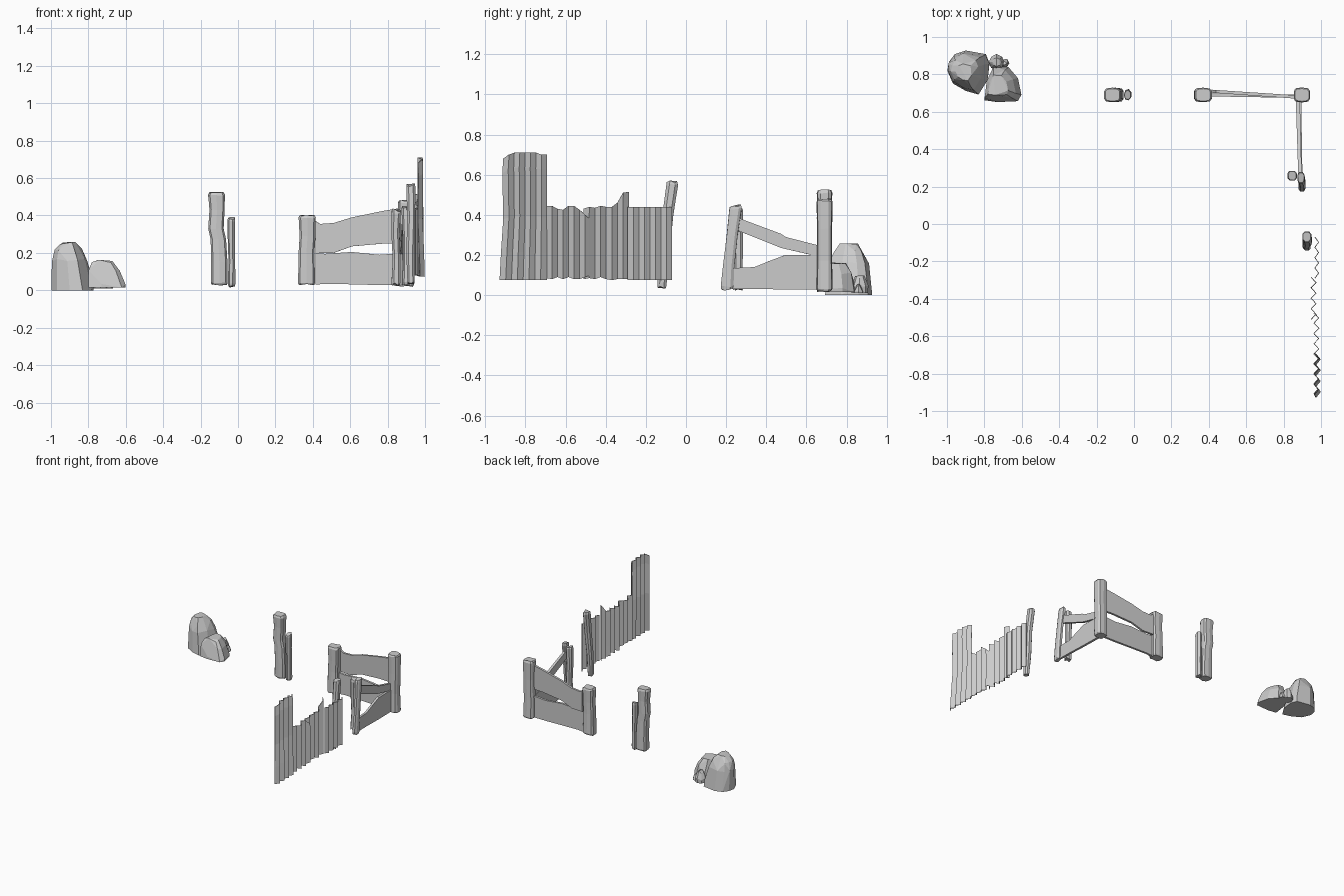
import bpy, bmesh, math, random
from mathutils import Vector

if "Cube" in bpy.data.objects:
    bpy.data.objects.remove(bpy.data.objects["Cube"])

random.seed(4)


def finish(name, bm):
    bmesh.ops.recalc_face_normals(bm, faces=bm.faces)
    me = bpy.data.meshes.new(name)
    bm.to_mesh(me)
    bm.free()
    ob = bpy.data.objects.new(name, me)
    bpy.context.collection.objects.link(ob)
    return ob


def skin(name, rings):
    """Join vertex rings into a closed tube with capped ends."""
    bm = bmesh.new()
    vs = [[bm.verts.new(p) for p in r] for r in rings]
    n = len(vs[0])
    for a, b in zip(vs, vs[1:]):
        for i in range(n):
            j = (i + 1) % n
            bm.faces.new((a[i], a[j], b[j], b[i]))
    bm.faces.new(vs[0])
    bm.faces.new(vs[-1])
    return finish(name, bm)


def post(name, path, rx, ry, power=0.55, sides=10, chip=0.008):
    """Rough hewn post: path of (x, y, z, scale), with a worn edge at each end."""
    x, y, z, s = path[0]
    x2, y2, z2, s2 = path[-1]
    path = [(x, y, z, s * .88), (x, y, z + .012, s)] + path[1:-1] + \
           [(x2, y2, z2 - .012, s2), (x2, y2, z2, s2 * .85)]
    rings = []
    for k, (x, y, z, s) in enumerate(path):
        ring = []
        for i in range(sides):
            a = 2 * math.pi * (i + .5) / sides
            c, d = math.cos(a), math.sin(a)
            px = math.copysign(abs(c) ** power, c) * rx * s
            py = math.copysign(abs(d) ** power, d) * ry * s
            ring.append((x + px, y + py, z + random.uniform(-.5, .5) * chip))
        rings.append(ring)
    return skin(name, rings)


def plank(name, start, end, stations, th0, th1):
    """Board between two ground points; stations are (t, z low, z high)."""
    a, b = Vector(start), Vector(end)
    d = (b - a).normalized()
    side = Vector((-d.y, d.x))
    rings = []
    for t, lo, hi in stations:
        p, w = a.lerp(b, t), side * (th0 + (th1 - th0) * t) / 2
        rings.append([(*(p - w), lo), (*(p + w), lo), (*(p + w), hi), (*(p - w), hi)])
    return skin(name, rings)


def rock(name, outline, centre, layers):
    """Faceted boulder: hull of a ground outline shrunk at each (z, scale, dx, dy)."""
    bm = bmesh.new()
    for k, (z, s, dx, dy) in enumerate(layers):
        for x, y in outline:
            j = 1 - random.uniform(0, .1) * (k > 0)
            h = 0 if k == 0 else random.uniform(-.018, 0)
            bm.verts.new((centre[0] + dx + (x - centre[0]) * s * j,
                          centre[1] + dy + (y - centre[1]) * s * j, z + h))
    res = bmesh.ops.convex_hull(bm, input=bm.verts)
    junk = {v for v in res['geom_interior'] + res['geom_unused']
            if isinstance(v, bmesh.types.BMVert) and v.is_valid}
    bmesh.ops.delete(bm, geom=list(junk), context='VERTS')
    bmesh.ops.dissolve_limit(bm, angle_limit=math.radians(9), verts=bm.verts, edges=bm.edges)
    return finish(name, bm)


def circle(x, y, r, n=8):
    return [(x + r * math.cos(6.283 * i / n), y + r * math.sin(6.283 * i / n)) for i in range(n)]


def sheet(name, y0, y1, x, bottoms, tops, amp, bow=0.0):
    """Corrugated metal sheet with a ragged top and bottom."""
    n = len(tops)
    bm = bmesh.new()
    rows = []
    for f, b in ((0, 0), (.22, bow * .5), (.5, bow * 1.3), (.88, bow), (1, bow * 1.3)):
        row = []
        for i in range(n):
            z = bottoms[i] + (tops[i] - bottoms[i]) * f
            px = x + (amp if i % 2 else -amp) - b * .6
            row.append(bm.verts.new((px, y0 + (y1 - y0) * i / (n - 1) + b * (1 - i / n), z)))
        rows.append(row)
    for a, b in zip(rows, rows[1:]):
        for i in range(n - 1):
            bm.faces.new((a[i], a[i + 1], b[i + 1], b[i]))
    ob = finish(name, bm)
    m = ob.modifiers.new("thickness", 'SOLIDIFY')
    m.thickness, m.offset = .005, 0
    return ob


# Boulders and pebbles
rock("large_boulder",
     [(-1, .82), (-.97, .75), (-.9, .71), (-.83, .69), (-.78, .77), (-.77, .86),
      (-.79, .91), (-.9, .93), (-.96, .91), (-.99, .87)], (-.89, .81),
     [(0, .98, 0, 0), (.06, 1, 0, 0), (.17, .86, -.015, 0), (.225, .66, -.02, 0), (.258, .4, -.02, 0)])
rock("medium_boulder",
     [(-.8, .66), (-.73, .65), (-.62, .655), (-.6, .69), (-.62, .78), (-.67, .84),
      (-.75, .845), (-.785, .77)], (-.7, .74),
     [(.015, .98, 0, 0), (.05, 1, 0, 0), (.115, .85, -.015, 0), (.165, .58, -.025, 0)])
rock("small_stone", circle(-.735, .865, .045), (-.735, .865),
     [(.01, .9, 0, 0), (.05, 1, 0, 0), (.1, .55, 0, 0)])
rock("pebble", circle(-.69, .86, .025, 6), (-.69, .86),
     [(.01, .9, 0, 0), (.03, 1, 0, 0), (.06, .5, 0, 0)])

# Lone gate post with its splinter
post("lone_post", [(-.1, .69, .03, 1), (-.1, .69, .15, .98), (-.105, .69, .27, .92),
                   (-.118, .69, .33, .92), (-.112, .69, .43, .9), (-.115, .69, .522, 1)], .046, .039)
post("lone_splinter", [(-.033, .692, .02, 1), (-.032, .692, .15, .9), (-.035, .69, .28, .95),
                       (-.034, .69, .385, 1)], .021, .03, 1.0, 7, .015)

# Corner fence posts
post("left_fence_post", [(.367, .69, .03, 1), (.366, .69, .2, .92), (.372, .69, .29, .93),
                         (.37, .69, .4, 1)], .047, .039)
post("corner_post", [(.897, .69, .02, 1), (.895, .69, .17, .93), (.9, .69, .33, .93),
                     (.898, .69, .48, 1)], .044, .04)

# Fence boards between the posts
plank("back_upper_board", (.415, .71), (.9, .677),
      [(0, .2, .37), (.05, .2, .355), (.2, .2, .36), (.4, .235, .39), (.75, .25, .425), (1, .25, .445)],
      .016, .018)
plank("back_lower_board", (.415, .69), (.9, .683),
      [(0, .03, .2), (.1, .035, .195), (.4, .032, .205), (.7, .028, .19), (1, .028, .2)], .016, .018)
plank("side_lower_board", (.893, .23), (.884, .67),
      [(0, .032, .135), (.25, .032, .14), (.42, .03, .17), (.6, .028, .2), (1, .028, .2)], .016, .02)
plank("side_diagonal_board", (.888, .235), (.876, .67),
      [(0, .33, .395), (.12, .31, .375), (.55, .235, .305), (.6, .23, .29), (1, .19, .245)], .018, .022)

# Leaning end post and its thin companion
post("leaning_post", [(.898, .205, .03, 1), (.9, .212, .14, .88), (.898, .23, .3, .86),
                      (.893, .247, .445, .95)], .021, .034, .8, 8, .015)
post("thin_post", [(.845, .258, .03, 1), (.848, .26, .16, .85), (.842, .26, .3, .9),
                   (.846, .258, .43, 1)], .026, .028, .8, 8, .02)

# Stick leaning at the end of the metal fence
post("sheet_stick", [(.925, -.12, .04, .8), (.922, -.108, .2, .9), (.928, -.09, .4, .95),
                     (.924, -.068, .565, 1)], .026, .03, .8, 8, .02)

# Corrugated sheets
sheet("tall_sheet", -.927, -.695, .984, [.075] * 9,
      [.68, .7, .71, .71, .71, .71, .71, .7, .7], .012, .014)
sheet("second_sheet", -.695, -.475, .975, [.085, .08, .09, .08, .09, .08, .08, .09, .1],
      [.445, .445, .43, .425, .445, .445, .425, .4, .375], .013)
sheet("third_sheet", -.51, -.285, .96, [.08, .085, .08, .09, .08, .075, .08, .08, .08],
      [.43, .44, .435, .445, .44, .44, .46, .51, .515], .013)
sheet("fourth_sheet", -.29, -.07, .977, [.075] * 9, [.44] * 9, .01)
